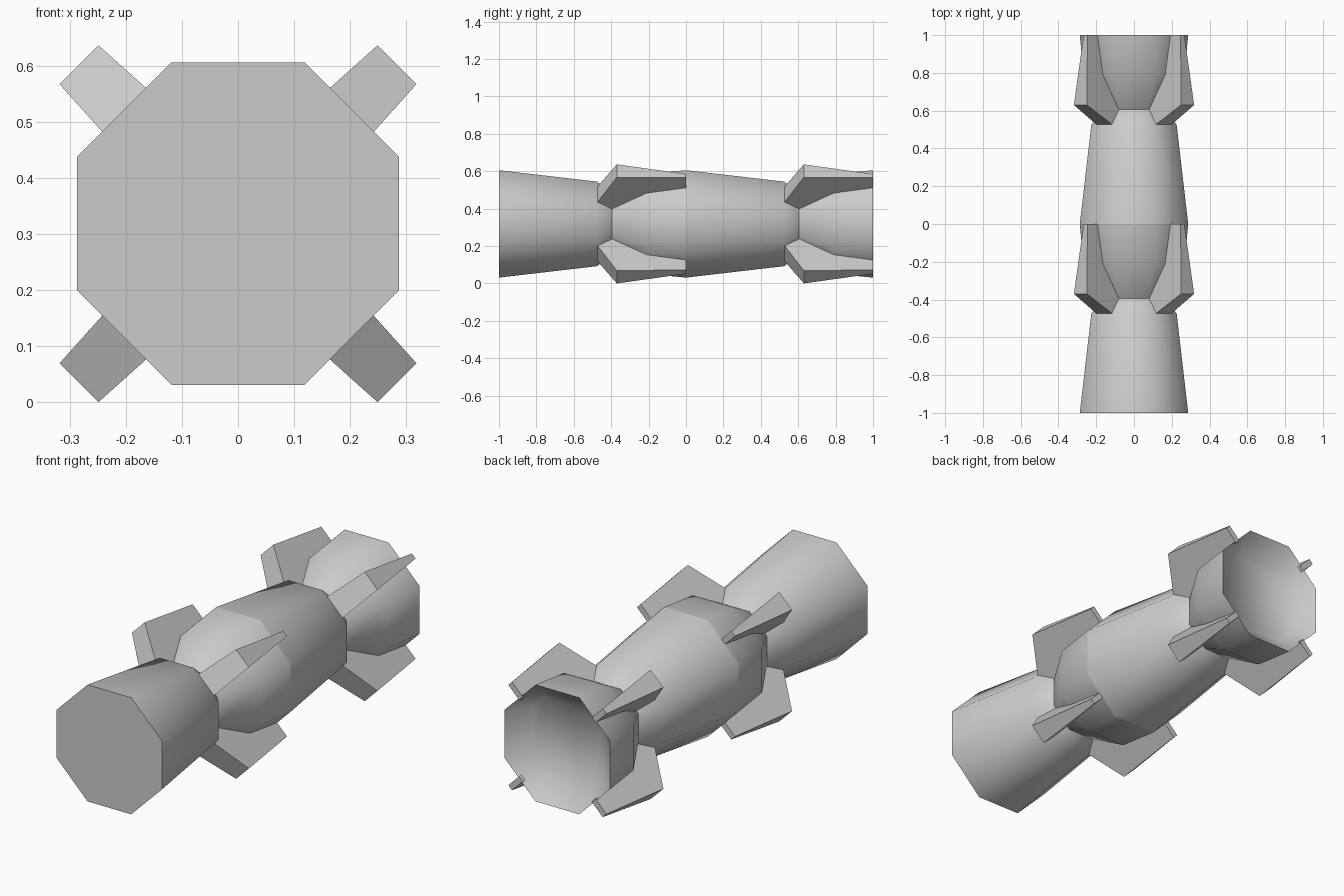
import bpy, bmesh, math

if "Cube" in bpy.data.objects:
    bpy.data.objects.remove(bpy.data.objects["Cube"])

CZ = 0.3185                      # height of the long axis
T = math.tan(math.radians(22.5))


def make_object(name, rings, loop, smooth):
    """Loft closed rings of points and cap both ends."""
    bm = bmesh.new()
    vs = [[bm.verts.new(p) for p in r] for r in rings]
    n = len(rings[0])
    for a, b in zip(vs, vs[1:]):
        for i in range(n):
            j = (i + 1) % n
            bm.faces.new((a[i], a[j], b[j], b[i]))
    bm.faces.new(vs[0][::-1])
    bm.faces.new(vs[-1])
    bmesh.ops.recalc_face_normals(bm, faces=bm.faces)
    me = bpy.data.meshes.new(name)
    bm.to_mesh(me)
    bm.free()
    ob = bpy.data.objects.new(name, me)
    bpy.context.collection.objects.link(ob)
    if smooth:
        bpy.ops.object.select_all(action='DESELECT')
        bpy.context.view_layer.objects.active = ob
        ob.select_set(True)
        bpy.ops.object.shade_smooth_by_angle(angle=math.radians(50))
    return ob


def octagon(y, a, e=None):
    """Octagon with flat sides at distance a and half edge e."""
    e = a * T if e is None else e
    pts = [(a, e), (e, a), (-e, a), (-a, e), (-a, -e), (-e, -a), (e, -a), (a, -e)]
    return [(x, y, CZ + z) for x, z in pts]


# Tapered body: front cone, narrow neck, flared sleeve, recessed rear end
BODY = [(-1, .287), (-.475, .226), (-.395, .165), (-.21, .267), (0, .287)]
# Fin side profile as (y, distance from axis)
FIN = [(-.475, .22), (-.37, .401), (0, .363), (0, .28), (-.21, .235), (-.395, .14)]


def fin(name, y0, angle):
    c, s = math.cos(angle), math.sin(angle)
    rings = []
    for side in (-1, 1):
        ring = []
        for y, r in FIN:
            h = side * (.014 - .0946 * y)      # thins towards the rear
            ring.append((r * c - h * s, y + y0, CZ + r * s + h * c))
        rings.append(ring)
    make_object(name, rings, True, False)


for k, label in enumerate(("front", "rear")):
    y0 = float(k)
    rings = [octagon(y + y0, a) for y, a in BODY]
    rings.append(octagon(y0 - .085, .19, .13))  # recessed end plate
    make_object(label + "_body", rings, True, True)
    # Four diagonal fins
    for i in range(4):
        fin(f"{label}_fin_{i + 1}", y0, math.radians(45 + 90 * i))
